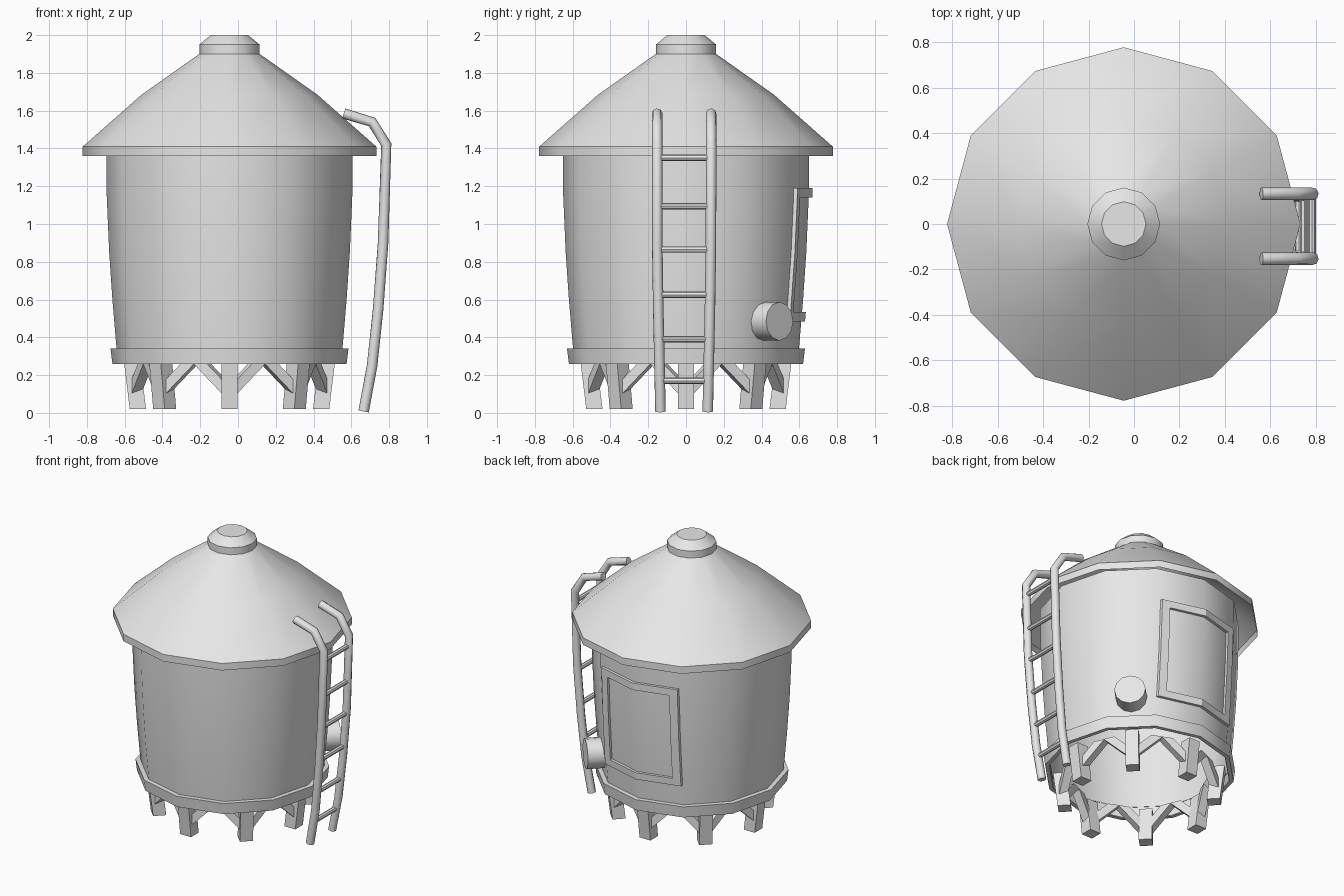
import bpy, bmesh, math
from mathutils import Matrix, Vector

if "Cube" in bpy.data.objects:
    bpy.data.objects.remove(bpy.data.objects["Cube"])

AXIS = Vector((-0.045, 0, 0))
SIDES = 12

grey = bpy.data.materials.new("plain_grey")
grey.use_nodes = True
grey.diffuse_color = (0.8, 0.8, 0.8, 1)
grey.node_tree.nodes["Principled BSDF"].inputs["Base Color"].default_value = grey.diffuse_color


def finish(name, bm, smooth=True):
    bmesh.ops.recalc_face_normals(bm, faces=bm.faces)
    mesh = bpy.data.meshes.new(name)
    bm.to_mesh(mesh)
    bm.free()
    mesh.materials.append(grey)
    obj = bpy.data.objects.new(name, mesh)
    bpy.context.collection.objects.link(obj)
    if smooth:
        select(obj)
        bpy.ops.object.shade_smooth_by_angle(angle=math.radians(35))
    return obj


def select(obj):
    bpy.ops.object.select_all(action='DESELECT')
    obj.select_set(True)
    bpy.context.view_layer.objects.active = obj


def lathe(name, profile, cap_top=False):
    """Revolve (radius, height) points around the tank axis."""
    bm = bmesh.new()
    rings = []
    for r, z in profile:
        rings.append([bm.verts.new(AXIS + Vector((r * math.cos(a), r * math.sin(a), z)))
                      for a in (math.tau * i / SIDES for i in range(SIDES))])
    for low, high in zip(rings, rings[1:]):
        for i in range(SIDES):
            j = (i + 1) % SIDES
            bm.faces.new((low[i], low[j], high[j], high[i]))
    if cap_top:
        bm.faces.new(rings[-1])
    return finish(name, bm)


def loft(bm, sections):
    """Bridge equal cross-sections into a closed solid."""
    loops = [[bm.verts.new(p) for p in s] for s in sections]
    n = len(loops[0])
    for a, b in zip(loops, loops[1:]):
        for i in range(n):
            bm.faces.new((a[i], a[(i + 1) % n], b[(i + 1) % n], b[i]))
    bm.faces.new(loops[0])
    bm.faces.new(loops[-1])


def cylinder(name, start, end, radius, segments):
    start, end = Vector(start), Vector(end)
    bm = bmesh.new()
    turn = (end - start).to_track_quat('Z', 'Y').to_matrix().to_4x4()
    bmesh.ops.create_cone(bm, cap_ends=True, segments=segments, radius1=radius, radius2=radius,
                          depth=(end - start).length,
                          matrix=Matrix.Translation((start + end) / 2) @ turn)
    return finish(name, bm)


def interpolate(points, z):
    """Value at height z from (value, height) points, lowest first."""
    for (a, za), (b, zb) in zip(points, points[1:]):
        if z <= zb:
            return a + (b - a) * (z - za) / (zb - za)
    return points[-1][0]


# Tank wall, base ring, roof and vent
WALL = [(0.59, 0.262), (0.598, 0.34), (0.62, 0.6), (0.637, 0.85), (0.65, 1.15), (0.653, 1.42)]
lathe("tank_wall", WALL)
lathe("base_ring", [(0.592, 0.26), (0.62, 0.26), (0.63, 0.34), (0.595, 0.34)])
lathe("roof", [(0.777, 1.36), (0.777, 1.41), (0.465, 1.685), (0.16, 1.90)])
lathe("roof_vent", [(0.16, 1.895), (0.16, 1.95), (0.098, 2.0)], cap_top=True)

# Legs lean inwards at the foot, each with two diagonal braces
RADIUS = 0.515
HALF_STEP = math.pi / 8
for k in range(8):
    bm = bmesh.new()
    half = 0.043
    loft(bm, [[(r + sx * half, sy * half, z) for sx, sy in ((-1, -1), (1, -1), (1, 1), (-1, 1))]
              for r, z in ((0.485, 0.02), (RADIUS, 0.265))])
    for side in (-1, 1):
        chord = Vector((-math.sin(HALF_STEP), side * math.cos(HALF_STEP), 0))
        out = Vector((math.cos(HALF_STEP), side * math.sin(HALF_STEP), 0))
        outline = [(0.02, 0.09), (0.197, 0.262), (0.12, 0.262), (0.02, 0.165)]
        loft(bm, [[Vector((RADIUS - 0.01, 0, z)) + chord * s + out * t for s, z in outline]
                  for t in (-0.028, 0.028)])
    bm.transform(Matrix.Translation(AXIS) @ Matrix.Rotation(k * math.pi / 4, 4, 'Z'))
    finish(f"leg_{k + 1}", bm, smooth=False)

# Door frame that wraps round the wall at the back
SLOPE = math.tan(math.pi / SIDES)


def frame_bar(bm, xs, z0, z1):
    def corner(x, z, lift):
        return AXIS + Vector((x, interpolate(WALL, z) - abs(x) * SLOPE + lift, z))
    loft(bm, [[corner(x, z0, -0.02), corner(x, z0, 0.02), corner(x, z1, 0.02), corner(x, z1, -0.02)]
              for x in xs])


bm = bmesh.new()
for z0, z1 in ((0.485, 0.535), (1.14, 1.19)):
    frame_bar(bm, (-0.3, 0, 0.3), z0, z1)
for side in (-1, 1):
    for z0, z1 in ((0.535, 0.84), (0.84, 1.14)):
        frame_bar(bm, (side * 0.245, side * 0.3), z0, z1)
finish("door_frame", bm, smooth=False)

# Outlet pipe
diagonal = Vector((1, 1, 0)).normalized()
height = Vector((0, 0, 0.485))
cylinder("outlet_pipe", AXIS + height + diagonal * 0.56, AXIS + height + diagonal * 0.70, 0.102, 12)

# Ladder rails and rungs
RAIL = [(0.665, 0.008), (0.71, 0.25), (0.742, 0.55), (0.768, 0.9), (0.785, 1.42),
        (0.71, 1.54), (0.56, 1.585)]


def rail_y(side, z):
    return -0.01 + side * interpolate([(0.125, 0), (0.142, 0.8), (0.143, 1.6)], z)


for side, label in ((-1, "front"), (1, "back")):
    curve = bpy.data.curves.new(f"ladder_rail_{label}", 'CURVE')
    curve.dimensions = '3D'
    curve.bevel_depth = 0.028
    curve.bevel_resolution = 2
    curve.use_fill_caps = True
    spline = curve.splines.new('POLY')
    spline.points.add(len(RAIL) - 1)
    for point, (x, z) in zip(spline.points, RAIL):
        point.co = (x, rail_y(side, z), z, 1)
    curve.materials.append(grey)
    rail = bpy.data.objects.new(f"ladder_rail_{label}", curve)
    bpy.context.collection.objects.link(rail)
    select(rail)
    bpy.ops.object.convert(target='MESH')
    bpy.ops.object.shade_smooth_by_angle(angle=math.radians(50))

for i, z in enumerate((0.17, 0.39, 0.625, 0.865, 1.095, 1.35)):
    x = interpolate(RAIL[:5], z)
    cylinder(f"ladder_rung_{i + 1}", (x, rail_y(-1, z), z), (x, rail_y(1, z), z), 0.017, 8)
